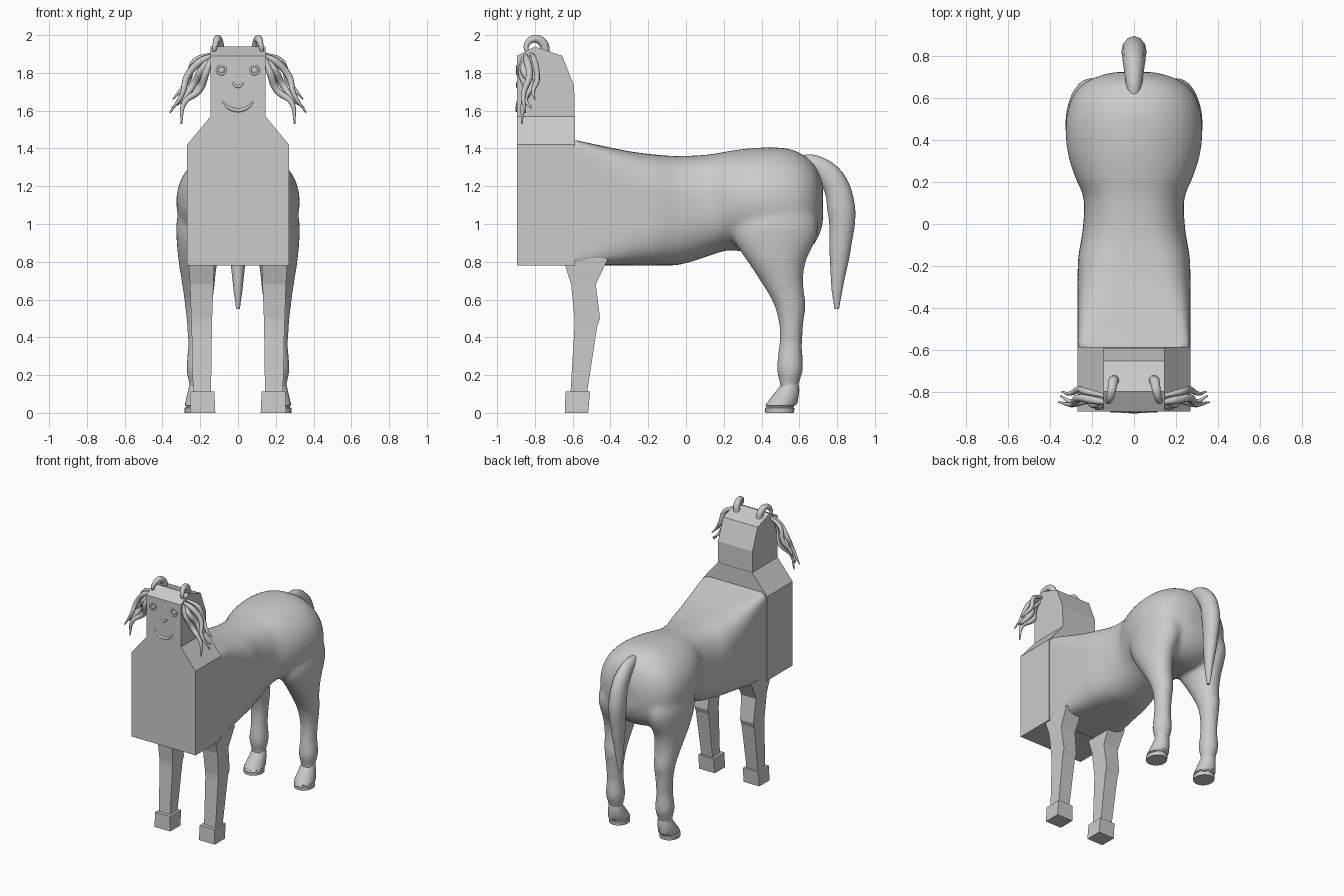
import bpy, bmesh
from math import sin, cos, pi, radians
from mathutils import Vector

if "Cube" in bpy.data.objects:
    bpy.data.objects.remove(bpy.data.objects["Cube"])


def finish(name, bm, smooth=None):
    bmesh.ops.recalc_face_normals(bm, faces=bm.faces[:])
    me = bpy.data.meshes.new(name)
    bm.to_mesh(me)
    bm.free()
    ob = bpy.data.objects.new(name, me)
    bpy.context.collection.objects.link(ob)
    if smooth:
        shade(ob, smooth)
    return ob


def activate(ob):
    bpy.ops.object.select_all(action='DESELECT')
    ob.select_set(True)
    bpy.context.view_layer.objects.active = ob


def shade(ob, deg):
    activate(ob)
    bpy.ops.object.shade_smooth_by_angle(angle=radians(deg))


def loft(name, rings, smooth=None):
    bm = bmesh.new()
    loops = [[bm.verts.new(p) for p in r] for r in rings]
    n = len(loops[0])
    for a, b in zip(loops, loops[1:]):
        for i in range(n):
            j = (i + 1) % n
            bm.faces.new((a[i], a[j], b[j], b[i]))
    bm.faces.new(loops[0])
    bm.faces.new(loops[-1])
    return finish(name, bm, smooth)


def superellipse(rx, ry, e, n):
    out = []
    for i in range(n):
        c, s = cos(2 * pi * i / n), sin(2 * pi * i / n)
        out.append((rx * abs(c) ** (2 / e) * (1 if c > 0 else -1),
                    ry * abs(s) ** (2 / e) * (1 if s > 0 else -1)))
    return out


def spline_rows(rows, steps=4):
    # Catmull-Rom interpolation of section parameters
    rows = [Vector(r) for r in rows]
    p = [rows[0]] + rows + [rows[-1]]
    out = []
    for a, b, c, d in zip(p, p[1:], p[2:], p[3:]):
        for k in range(steps):
            t = k / steps
            out.append(0.5 * (2 * b + (c - a) * t + (2 * a - 5 * b + 4 * c - d) * t * t
                              + (3 * b - a - 3 * c + d) * t ** 3))
    return out + [rows[-1]]


def leg_rings(rows, s, n=24):
    return [[(s * (xc + x), yc + y, z) for x, y in superellipse(rx, ry, 2, n)]
            for z, xc, yc, rx, ry in rows]


def tube(name, pts, scale=(1, 1, 1), res=4):
    cu = bpy.data.curves.new(name, 'CURVE')
    cu.dimensions = '3D'
    cu.bevel_depth = 1
    cu.bevel_resolution = res
    cu.resolution_u = 8
    cu.use_fill_caps = True
    sp = cu.splines.new('BEZIER')
    sp.bezier_points.add(len(pts) - 1)
    for bp, (x, y, z, r) in zip(sp.bezier_points, pts):
        bp.co, bp.radius = (x, y, z), r
        bp.handle_left_type = bp.handle_right_type = 'AUTO'
    ob = bpy.data.objects.new(name, cu)
    ob.scale = scale
    bpy.context.collection.objects.link(ob)
    return ob


# Barrel and rump: square section at the chest blending to round (y, half width, bottom, top, exponent)
torso_rows = [(-.59, .27, .78, 1.445, 16), (-.45, .27, .78, 1.415, 8), (-.3, .27, .78, 1.385, 4.5),
              (-.15, .265, .78, 1.366, 3.2), (-.03, .245, .785, 1.36, 2.6), (.12, .24, .83, 1.368, 2.4),
              (.22, .28, .86, 1.385, 2.2), (.33, .315, .85, 1.40, 2.1), (.45, .327, .83, 1.406, 2.1),
              (.55, .315, .82, 1.397, 2.1), (.63, .28, .85, 1.36, 2.1), (.69, .21, .91, 1.30, 2.1),
              (.725, .1, 1.0, 1.2, 2.1)]
rings = []
for y, w, zb, zt, e in spline_rows(torso_rows):
    rings.append([(x, y, (zb + zt) / 2 + z) for x, z in superellipse(w, (zt - zb) / 2, e, 48)])
torso = loft("torso_and_hind_legs", rings)

# Hind legs (z, x centre, y centre, x radius, y radius)
hind_rows = [(1.15, .18, .49, .12, .17), (1.0, .2, .475, .127, .225), (.91, .205, .47, .12, .215),
             (.8, .212, .48, .103, .155), (.69, .21, .51, .088, .112), (.57, .208, .55, .074, .084),
             (.45, .208, .557, .062, .063), (.34, .208, .553, .058, .063), (.23, .208, .55, .067, .071),
             (.15, .207, .547, .052, .05), (.09, .207, .54, .05, .046)]
parts = [loft("hind_leg", leg_rings(spline_rows(hind_rows), s)) for s in (1, -1)]
activate(torso)
for p in parts:
    p.select_set(True)
bpy.ops.object.join()
mod = torso.modifiers.new("fuse", 'REMESH')
mod.mode = 'VOXEL'
mod.voxel_size = 0.014
bpy.ops.object.modifier_apply(modifier="fuse")
bm = bmesh.new()
bm.from_mesh(torso.data)
for k in range(8):
    bmesh.ops.smooth_vert(bm, verts=[v for v in bm.verts if v.co.y > -.15], factor=.5,
                          use_axis_x=True, use_axis_y=True, use_axis_z=True)
bm.to_mesh(torso.data)
bm.free()
shade(torso, 40)

# Hind hooves with a groove
hoof_rows = [(.15, .207, .55, .05, .045), (.12, .207, .54, .056, .06), (.05, .21, .508, .07, .082),
             (.04, .21, .5, .07, .08), (.036, .21, .498, .063, .071), (.03, .21, .496, .064, .072),
             (.026, .212, .496, .072, .078), (0, .212, .496, .07, .076)]
for s in (1, -1):
    loft("hind_hoof", leg_rings(hoof_rows, s), 35)

# Chest block with sloping shoulders
half = [(.27, .78), (.27, 1.42), (.145, 1.57)]
section = half + [(-x, z) for x, z in reversed(half)]
loft("chest", [[(x, y, z) for x, z in section] for y in (-.895, -.588)])

# Head block
side = [(-.895, 1.55), (-.59, 1.55), (-.592, 1.73), (-.655, 1.89), (-.8, 1.94), (-.895, 1.89)]
loft("head", [[(x, y, z) for y, z in side] for x in (-.145, .145)])

# Front legs: square posts with a knee (z, inner x, outer x, front y, back y)
post = [(.82, .125, .262, -.655, -.41), (.78, .127, .26, -.64, -.43), (.68, .13, .254, -.608, -.478),
        (.5, .137, .248, -.59, -.455), (.46, .138, .246, -.59, -.47), (.1, .143, .238, -.612, -.525)]
block = [(.112, .125, .25, -.638, -.508), (0, .12, .254, -.642, -.518)]
for s in (1, -1):
    for name, rows in (("front_leg", post), ("front_hoof", block)):
        loft(name, [[(s * a, c, z), (s * b, c, z), (s * b, d, z), (s * a, d, z)]
                    for z, a, b, c, d in rows])

# Tail, flattened sideways
tube("tail", [(0, .6, 1.33, .035), (0, .68, 1.315, .05), (0, .775, 1.235, .066), (0, .822, 1.08, .074),
              (0, .815, .86, .056), (0, .80, .66, .03), (0, .798, .55, .012)], (.82, 1, 1))

# Horns, hair strands, eyes
strands = [
    [(.14, -.85, 1.89, .012), (.2, -.84, 1.86, .02), (.27, -.83, 1.78, .018), (.295, -.86, 1.69, .013), (.36, -.85, 1.59, .004)],
    [(.14, -.84, 1.88, .012), (.19, -.86, 1.82, .02), (.235, -.82, 1.74, .019), (.295, -.85, 1.66, .014), (.35, -.82, 1.615, .004)],
    [(.14, -.86, 1.88, .012), (.17, -.87, 1.8, .02), (.205, -.84, 1.71, .02), (.285, -.86, 1.64, .015), (.30, -.87, 1.53, .004)],
    [(.14, -.82, 1.9, .01), (.23, -.80, 1.86, .016), (.265, -.79, 1.76, .016), (.31, -.81, 1.7, .01), (.345, -.80, 1.66, .003)]]
for s in (1, -1):
    for st in strands:
        tube("hair_strand", [(s * x, y, z, r) for x, y, z, r in st], res=2)
    arch = [(.095, -.745, 1.91, .024), (.1, -.755, 1.955, .024), (.108, -.8, 1.98, .021),
            (.12, -.843, 1.95, .015), (.128, -.84, 1.915, .01), (.135, -.815, 1.905, .005)]
    tube("horn", [(s * x, y, z, r) for x, y, z, r in arch])
    bpy.ops.mesh.primitive_torus_add(location=(s * .088, -.893, 1.815), rotation=(pi / 2, 0, 0),
                                     major_radius=.023, minor_radius=.006,
                                     major_segments=24, minor_segments=8)
    bpy.context.object.name = "eye_rim"
    shade(bpy.context.object, 60)
    bpy.ops.mesh.primitive_uv_sphere_add(segments=16, ring_count=8, radius=.017,
                                         location=(s * .088, -.893, 1.815))
    eye = bpy.context.object
    eye.name = "eye"
    eye.scale.y = .4
    shade(eye, 60)

# Nose and smiling mouth
tube("nose", [(-.03, -.893, 1.75, .006), (-.018, -.893, 1.738, .007), (0, -.893, 1.727, .008),
              (.018, -.893, 1.738, .007), (.03, -.893, 1.75, .006)])
tube("mouth", [(-.082, -.893, 1.65, .004), (-.05, -.893, 1.617, .009), (0, -.893, 1.602, .011),
               (.05, -.893, 1.617, .009), (.082, -.893, 1.65, .004)])
